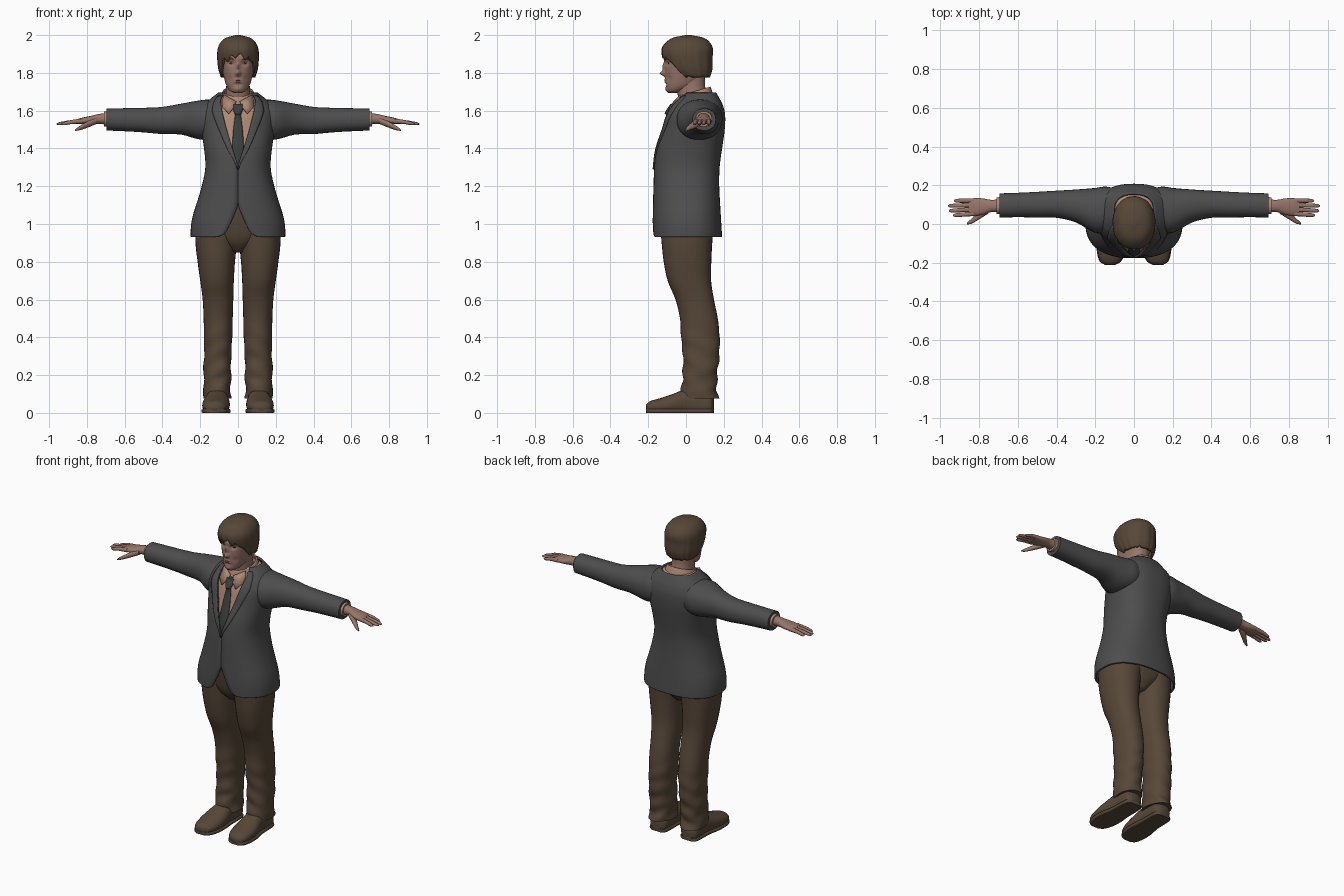
import bpy, bmesh, math
from math import sin, cos, pi, exp, asin


def material(name, rgb):
    m = bpy.data.materials.new(name)
    m.diffuse_color = (*rgb, 1)
    return m


JACKET = material("charcoal cloth", (0.075, 0.075, 0.076))
BROWN = material("dark brown", (0.095, 0.064, 0.040))
SKIN = material("skin", (0.31, 0.18, 0.14))
SHIRT = material("peach shirt", (0.42, 0.25, 0.18))
TIE = material("dark tie", (0.045, 0.048, 0.047))


def interp(keys, t):
    """Smooth cubic through key rows, whose first value is the position."""
    n = len(keys)

    def slope(i, j):
        a, b = keys[max(i - 1, 0)], keys[min(i + 1, n - 1)]
        return (b[j] - a[j]) / (b[0] - a[0])
    i = 0
    while i < n - 2 and t > keys[i + 1][0]:
        i += 1
    a, b = keys[i], keys[i + 1]
    h = b[0] - a[0]
    u = min(max((t - a[0]) / h, 0), 1)
    return [(2*u**3 - 3*u*u + 1) * a[j] + (u**3 - 2*u*u + u) * h * slope(i, j)
            + (3*u*u - 2*u**3) * b[j] + (u**3 - u*u) * h * slope(i + 1, j)
            for j in range(1, len(a))]


def build(name, rings, mat, closed=True, caps=True, mirror=False, thick=0):
    """Skin a list of equal point rings."""
    bm = bmesh.new()
    vs = [[bm.verts.new(p) for p in r] for r in rings]
    n = len(rings[0])
    for r, s in zip(vs, vs[1:]):
        for i in range(n if closed else n - 1):
            k = (i + 1) % n
            bm.faces.new((r[i], r[k], s[k], s[i]))
    if caps and closed:
        bm.faces.new(vs[0][::-1])
        bm.faces.new(vs[-1])
    bmesh.ops.recalc_face_normals(bm, faces=bm.faces)
    me = bpy.data.meshes.new(name)
    bm.to_mesh(me)
    bm.free()
    me.materials.append(mat)
    ob = bpy.data.objects.new(name, me)
    bpy.context.collection.objects.link(ob)
    if thick:
        m = ob.modifiers.new("thickness", 'SOLIDIFY')
        m.thickness, m.offset = thick, -1
    if mirror:
        ob.modifiers.new("mirror", 'MIRROR')
    return ob


def oval(th, p):
    c, s = cos(th), sin(th)
    return math.copysign(abs(c) ** (2 / p), c), math.copysign(abs(s) ** (2 / p), s)


def samples(keys, steps):
    ts = [a[0] + (b[0] - a[0]) * k / steps for a, b in zip(keys, keys[1:]) for k in range(steps)]
    return ts + [keys[-1][0]]


def tube(name, keys, mat, axis='z', p=2.2, n=32, steps=4, warp=None, **kw):
    """Loft of ovals; key = (position, centre a, centre b, radius a, radius b)."""
    rings = []
    for t in samples(keys, steps):
        a, b, ra, rb = interp(keys, t)
        ring = []
        for i in range(n):
            c, s = oval(2 * pi * i / n, p)
            u, v = a + ra * c, b + rb * s
            q = {'z': (u, v, t), 'x': (t, u, v), 'y': (u, t, v)}[axis]
            ring.append(warp(*q) if warp else q)
        rings.append(ring)
    return build(name, rings, mat, **kw)


# Jacket body: (z, centre y, half width, half depth, half width of front opening)
BODY = [(.932, .007, .250, .183, .105), (.95, .007, .251, .183, .07), (1.0, .005, .248, .182, .042),
        (1.05, .004, .238, .18, .02), (1.1, .003, .222, .178, .002), (1.2, .002, .192, .174, .001),
        (1.3, .005, .173, .173, .001), (1.4, .018, .18, .173, .032), (1.5, .04, .195, .165, .062),
        (1.58, .052, .20, .155, .083), (1.63, .06, .18, .135, .092), (1.66, .065, .15, .115, .095),
        (1.695, .07, .105, .09, .08)]
P = 2.4
rings = []
for z in samples(BODY, 5):
    cy, rx, ry, w = interp(BODY, z)
    phi = asin((min(max(w, .001) / rx, .99)) ** (P / 2))
    ring = []
    for i in range(65):
        c, s = oval(-pi / 2 + phi + (2 * pi - 2 * phi) * i / 64, P)
        ring.append((rx * c, cy + ry * s, z))
    rings.append(ring)
build("jacket_body", rings, JACKET, closed=False, thick=.011)


def chest_y(x, z):
    cy, rx, ry, w = interp(BODY, z)
    return cy - ry * (1 - min(abs(x) / rx, .98) ** P) ** (1 / P)


# Lapels lying on the chest
LAPEL = [(1.29, .004), (1.4, .028), (1.5, .042), (1.58, .052), (1.61, .05), (1.68, .02)]
rings = []
for z in samples(LAPEL, 4):
    w = max(interp(BODY, z)[3] - .002, .0005)
    xs = [w + interp(LAPEL, z)[0] * k / 4 for k in range(5)]
    rings.append([(x, chest_y(x, z) - .008, z) for x in xs])
build("lapel", rings, JACKET, closed=False, mirror=True, thick=.009)

# Sleeves
tube("sleeve", [(.1, .085, 1.56, .1, .098), (.15, .075, 1.555, .118, .104), (.2, .07, 1.551, .116, .104),
                (.3, .093, 1.555, .085, .082), (.4, .102, 1.548, .07, .072), (.5, .1, 1.55, .066, .065),
                (.6, .098, 1.552, .063, .061), (.695, .096, 1.553, .062, .058)],
     JACKET, 'x', mirror=True)

# Shirt front, cuffs and collar
shirt = [(z, 0, cy, rx - .02, ry - .016) for z, cy, rx, ry, w in BODY if 1.15 < z < 1.67]
tube("shirt", shirt + [(1.69, 0, .065, .085, .075)], SHIRT, p=P, n=48)
tube("shirt_cuff", [(.68, .095, 1.556, .045, .042), (.71, .094, 1.556, .043, .04)], SHIRT, 'x', mirror=True)
tube("shirt_collar", [(1.635, 0, .045, .102, .105), (1.68, 0, .045, .09, .092), (1.702, 0, .045, .08, .084)],
     SHIRT, caps=False, thick=.008, warp=lambda x, y, z: (x, y, z + .3 * (y - .045)))
build("collar_point", [[(.01, -.066, 1.65), (.075, -.03, 1.685)], [(.022, -.088, 1.62), (.085, -.045, 1.65)],
                       [(.05, -.098, 1.585), (.082, -.072, 1.62)]],
      SHIRT, closed=False, mirror=True, thick=.006)

# Tie with knot
tie = [(1.29, .03), (1.4, .031), (1.5, .025), (1.575, .016), (1.585, .018), (1.61, .027), (1.635, .027)]
tube("tie", [(z, 0, interp(BODY, z)[0] - interp(BODY, z)[2] + (.01 if z < 1.58 else .003), w,
              .009 if z < 1.58 else .015) for z, w in tie], TIE, n=20)


# Trousers: hips and legs with soft folds near the hem
def folds(x, y, z):
    k = max(0, 1 - z / .5) * .008
    return x + k * .7 * sin(z * 50 + y * 25), y + k * sin(z * 62 + x * 30), z


tube("trouser_hips", [(.85, 0, .005, .03, .08), (.9, 0, .005, .12, .12), (.96, 0, .005, .2, .14),
                      (1.1, 0, .003, .2, .158), (1.2, 0, .003, .165, .15)], BROWN)
tube("trouser_leg", [(.075, .11, .073, .074, .097), (.14, .11, .07, .07, .093), (.2, .11, .074, .073, .091),
                     (.3, .108, .08, .072, .096), (.4, .105, .076, .075, .102), (.5, .105, .068, .077, .1),
                     (.6, .106, .046, .081, .102), (.7, .111, .018, .089, .115), (.8, .115, .008, .099, .126),
                     (.9, .115, .005, .11, .134), (1.0, .11, .005, .115, .142)],
     BROWN, steps=7, warp=folds, mirror=True)

# Shoes and soles
SHOE = [(-.211, .124, .028, .022, .016), (-.195, .122, .03, .05, .03), (-.14, .118, .035, .07, .042),
        (-.07, .115, .045, .072, .055), (0, .111, .055, .062, .072), (.08, .11, .055, .06, .08),
        (.13, .11, .045, .054, .06), (.147, .11, .04, .03, .035)]
tube("shoe", SHOE, BROWN, 'y', mirror=True, warp=lambda x, y, z: (x, y, max(z, .004)))
tube("shoe_sole", [(y, x, .01, r + .004, .03) for y, x, z, r, q in SHOE], BROWN, 'y', mirror=True,
     warp=lambda x, y, z: (x, y, min(max(z, 0), .02)))

# Hands
tube("palm", [(.69, .093, 1.557, .034, .031), (.74, .093, 1.556, .032, .026), (.78, .09, 1.55, .042, .022),
              (.82, .088, 1.546, .046, .018), (.855, .086, 1.542, .042, .012)], SKIN, 'x', mirror=True)
for i, (y, ytip, tip) in enumerate([(.053, .045, .935), (.076, .069, .956), (.099, .094, .96), (.121, .12, .93)]):
    tube("finger_%d" % (i + 1), [(.825, y, 1.545, .012, .013), (.88, (y + ytip) / 2, 1.54, .011, .011),
                                 (tip - .012, ytip, 1.531, .009, .008), (tip, ytip, 1.529, .003, .003)],
         SKIN, 'x', n=14, mirror=True)
tube("thumb", [(.75, .075, 1.547, .02, .018), (.80, .045, 1.525, .021, .016), (.84, .014, 1.507, .013, .011),
               (.862, .002, 1.497, .004, .004)], SKIN, 'x', n=16, mirror=True)

# Neck and face, the face shaped by soft bumps: (x, z, spread x, spread z, height)
tube("neck", [(1.6, 0, .06, .08, .08), (1.68, 0, .035, .066, .078), (1.74, 0, .025, .062, .075),
              (1.82, 0, .03, .065, .075)], SKIN)
BUMPS = [(0, 1.797, .013, .013, .027), (0, 1.832, .010, .024, .014), (.036, 1.85, .018, .012, -.012),
         (-.036, 1.85, .018, .012, -.012), (0, 1.875, .05, .01, .004), (0, 1.757, .022, .009, .008),
         (0, 1.757, .024, .003, -.006), (0, 1.738, .02, .006, -.004), (0, 1.712, .02, .012, .006),
         (.045, 1.77, .014, .018, -.005), (-.045, 1.77, .014, .018, -.005)]


def features(x, y, z):
    front = min(max((-y - .02) / .04, 0), 1)
    push = sum(a * exp(-((x - bx) / sx) ** 2 - ((z - bz) / sz) ** 2) for bx, bz, sx, sz, a in BUMPS)
    return x, y - front * push, z


tube("face", [(1.694, 0, -.07, .022, .024), (1.705, 0, -.055, .042, .046), (1.73, 0, -.03, .06, .076),
              (1.77, 0, -.01, .073, .1), (1.82, 0, 0, .083, .111), (1.87, 0, .005, .088, .117),
              (1.92, 0, .01, .087, .115), (1.96, 0, .01, .06, .08)],
     SKIN, n=128, steps=9, warp=features)

# Eyes and brows
tube("eye", [(.023, -.086, 1.849, .003, .002), (.036, -.088, 1.85, .008, .006), (.049, -.083, 1.85, .003, .002)],
     TIE, 'x', n=14, mirror=True)
tube("eyebrow", [(.016, -.108, 1.868, .004, .003), (.04, -.104, 1.876, .005, .005), (.062, -.088, 1.868, .003, .002)],
     BROWN, 'x', n=12, mirror=True)

# Hair: a cap whose lower edge is a ragged fringe in front and long at the sides and back
HEAD = [(1.775, .04, .09, .085), (1.82, .022, .104, .117), (1.88, .008, .110, .132), (1.93, .007, .107, .135),
        (1.965, .01, .09, .113), (1.987, .012, .062, .078), (2.0, .012, .012, .016)]
N = 120
rings = []
for k in range(25):
    u = 1 - (1 - k / 24) ** 1.6
    ring = []
    for i in range(N):
        th = 2 * pi * i / N
        away = abs((th + pi / 2 + pi) % (2 * pi) - pi)
        side = min(max((away - .75) / .35, 0), 1)
        jag = abs((i / 8) % 1 - .5) * 2 + .4 * sin(th * 5)
        low = max(1.895 - .115 * side - .028 * jag * (1 - .6 * side), 1.775)
        z = low + (2 - low) * u
        cy, rx, ry = interp(HEAD, z)
        lock = 1 + .014 * sin(th * 15 + 2 * sin(th * 3)) * (1 - u)
        c, s = oval(th, 2.15)
        ring.append((rx * c * lock, cy + ry * s * lock, z))
    rings.append(ring)
hair = build("hair", rings, BROWN, caps=False, thick=.014)
bm = bmesh.new()
bm.from_mesh(hair.data)
bmesh.ops.holes_fill(bm, edges=[e for e in bm.edges if e.is_boundary and e.verts[0].co.z > 1.99], sides=0)
bm.to_mesh(hair.data)
bm.free()

# Smooth shading with crisp edges
bpy.ops.object.select_all(action='SELECT')
bpy.context.view_layer.objects.active = hair
bpy.ops.object.shade_smooth_by_angle(angle=math.radians(50))
